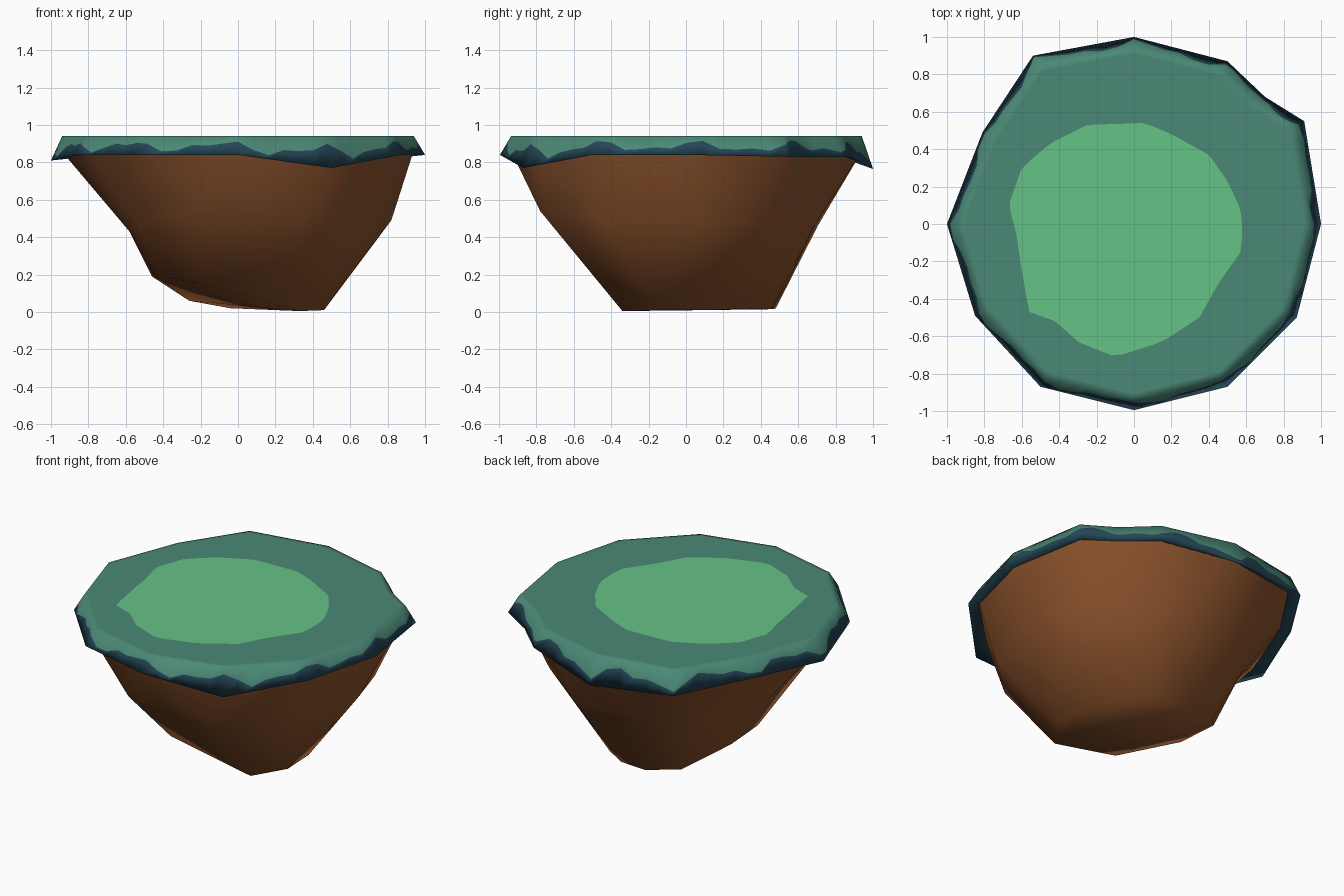
import bpy, bmesh, math
from mathutils import Vector

if "Cube" in bpy.data.objects:
    bpy.data.objects.remove(bpy.data.objects["Cube"])


def material(name, rgb):
    m = bpy.data.materials.new(name)
    m.diffuse_color = (*rgb, 1)
    m.use_nodes = True
    m.node_tree.nodes["Principled BSDF"].inputs["Base Color"].default_value = m.diffuse_color
    return m


MEADOW = material("teal grass", (0.070, 0.248, 0.182))
CLEARING = material("bright grass", (0.130, 0.545, 0.238))
FRINGE = material("dark blue fringe", (0.018, 0.062, 0.095))
EARTH = material("brown earth", (0.263, 0.086, 0.025))


def finish(bm, name, mats):
    bmesh.ops.recalc_face_normals(bm, faces=bm.faces)
    for f in bm.faces:
        f.smooth = True
    me = bpy.data.meshes.new(name)
    bm.to_mesh(me)
    bm.free()
    for m in mats:
        me.materials.append(m)
    ob = bpy.data.objects.new(name, me)
    bpy.context.collection.objects.link(ob)
    return ob


# Lower rim of the grass cap, anticlockwise
RIM = [(1, 0, .84), (.91, .55, .83), (.70, .68, .83), (.5, .87, .83), (0, 1, .765),
       (-.54, .9, .80), (-.81, .49, .83), (-1, 0, .81), (-.85, -.49, .84),
       (-.5, -.87, .84), (0, -.995, .84), (.5, -.87, .77), (.87, -.5, .84)]
RIM = [Vector(p) for p in RIM]
TOP = 0.94

# Outline of the bright clearing
BLOB = [(.58, -.03), (.57, .08), (.5, .23), (.4, .37), (.2, .48), (.06, .54), (-.25, .53),
        (-.45, .43), (-.6, .3), (-.67, .1), (-.63, -.05), (-.6, -.25), (-.56, -.47),
        (-.42, -.52), (-.3, -.63), (-.1, -.71), (.15, -.63), (.35, -.5), (.45, -.32),
        (.57, -.15)]


def blob_point(a):
    """Where a ray from the centre at angle a meets the clearing outline."""
    d = Vector((math.cos(a), math.sin(a)))
    for i, p in enumerate(BLOB):
        p, q = Vector(p), Vector(BLOB[(i + 1) % len(BLOB)])
        cp, cq = d.cross(p), d.cross(q)
        if cp <= 0 < cq:
            h = p.lerp(q, cp / (cp - cq))
            if h.dot(d) > 0:
                return Vector((h.x, h.y, TOP))


# Grass cap: underside, fringe, skirt, bevelled meadow and clearing
SUB = 6
bm = bmesh.new()
loops = [[] for _ in range(6)]
for i, p in enumerate(RIM):
    q = RIM[(i + 1) % len(RIM)]
    for k in range(SUB):
        low = p.lerp(q, k / SUB)
        a = math.atan2(low.y, low.x)
        edge = Vector((low.x * .94, low.y * .94, TOP))
        wave = .46 + .20 * math.sin(11 * a + 1) + .14 * math.sin(23 * a)
        inner = Vector((low.x * .9, low.y * .9, .845))
        lawn = Vector((low.x * .91, low.y * .91, TOP))
        for loop, co in zip(loops, (inner, low, low.lerp(edge, wave), edge, lawn, blob_point(a))):
            loop.append(bm.verts.new(co))
n = len(loops[0])
for band, mat in enumerate((1, 1, 0, 0, 0)):
    a, b = loops[band], loops[band + 1]
    for i in range(n):
        j = (i + 1) % n
        bm.faces.new((a[i], a[j], b[j], b[i])).material_index = mat
hub = bm.verts.new((0, 0, TOP))
for i in range(n):
    bm.faces.new((loops[5][i], loops[5][(i + 1) % n], hub)).material_index = 2
finish(bm, "grass_cap", (MEADOW, FRINGE, CLEARING))

# Earth below: hull of the cap underside, a waist and a lopsided foot
WAIST = [(.82, .07, .49), (.70, .42, .47), (.35, .69, .47), (-.2, .71, .47), (-.46, .45, .44),
         (-.58, 0, .43), (-.55, -.42, .47), (-.25, -.78, .54), (.35, -.78, .54), (.70, -.45, .49)]
FOOT = [(.46, -.14, .01), (.45, .09, .01), (.29, .38, .02), (.15, .46, .015), (-.04, .48, .02),
        (-.26, .42, .06), (-.46, .19, .19), (-.45, -.1, .20), (-.2, -.41, .15), (.33, -.34, .005)]
bm = bmesh.new()
for p in RIM:
    bm.verts.new((p.x * .935, p.y * .935, .85))
for p in FOOT:
    bm.verts.new(p)
# The waist bulges while the hull is made, then sinks to its true place
waist = [(bm.verts.new((x * 1.15, y * 1.15, z)), (x, y, z)) for x, y, z in WAIST]
bmesh.ops.convex_hull(bm, input=bm.verts)
for v, co in waist:
    v.co = co
bmesh.ops.delete(bm, geom=[v for v in bm.verts if not v.link_faces], context='VERTS')
# Open the hidden top so the sides shade on their own
lid = [f for f in bm.faces if f.calc_center_median().z > .845]
bmesh.ops.delete(bm, geom=lid, context='FACES')
finish(bm, "earth_base", (EARTH,))
